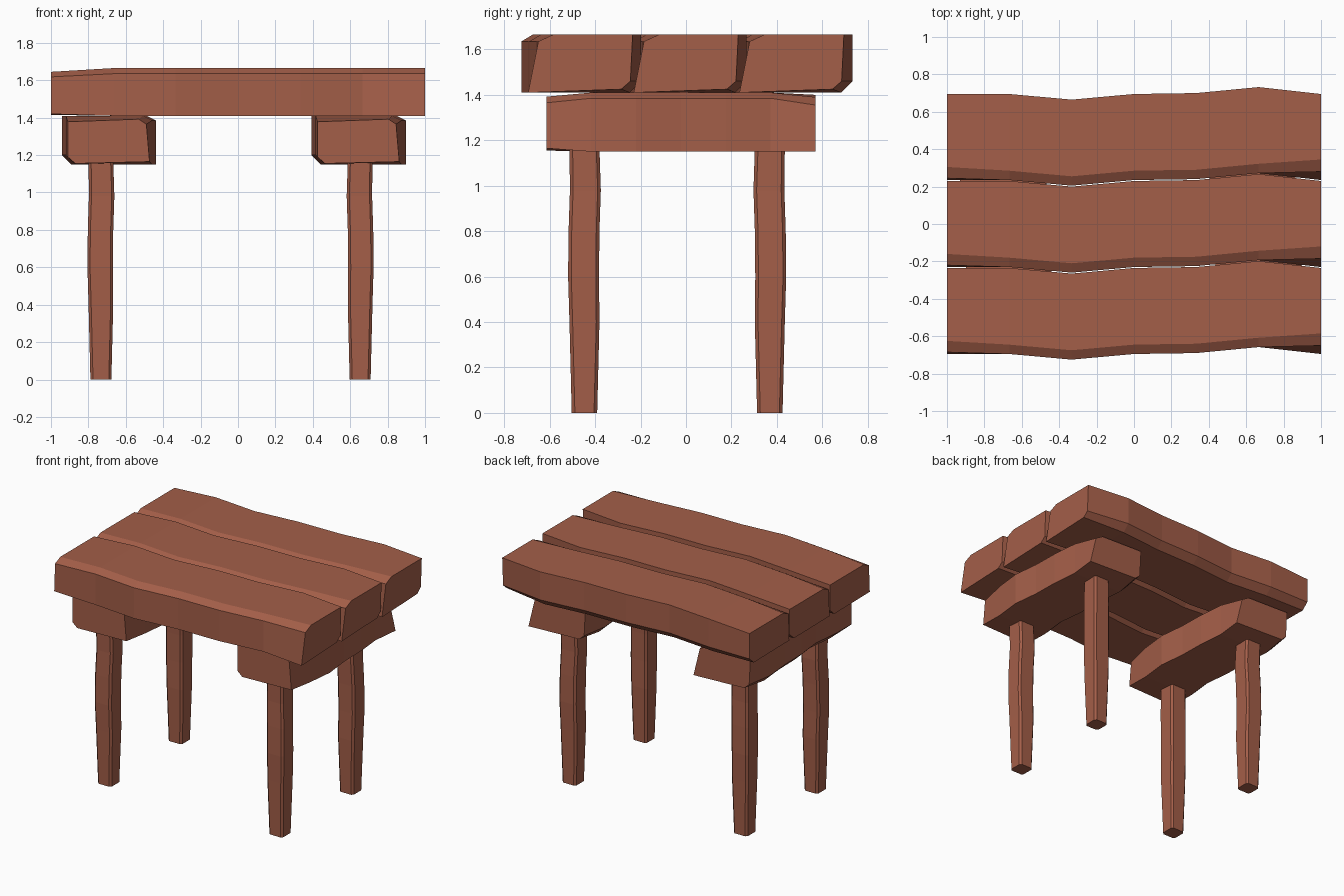
import bpy, bmesh

if "Cube" in bpy.data.objects:
    bpy.data.objects.remove(bpy.data.objects["Cube"])

wood = bpy.data.materials.new("reddish brown wood")
wood.diffuse_color = (0.37, 0.113, 0.066, 1)
wood.use_nodes = True
wood.node_tree.nodes["Principled BSDF"].inputs["Base Color"].default_value = wood.diffuse_color


def loft(name, rings):
    """Skin a list of equal-length point rings and cap both ends."""
    bm = bmesh.new()
    rows = [[bm.verts.new(p) for p in ring] for ring in rings]
    n = len(rows[0])
    for a, b in zip(rows, rows[1:]):
        for i in range(n):
            j = (i + 1) % n
            bm.faces.new((a[i], a[j], b[j], b[i]))
    bm.faces.new(rows[0])
    bm.faces.new(rows[-1])
    bmesh.ops.recalc_face_normals(bm, faces=bm.faces)
    me = bpy.data.meshes.new(name)
    bm.to_mesh(me)
    bm.free()
    me.materials.append(wood)
    ob = bpy.data.objects.new(name, me)
    bpy.context.collection.objects.link(ob)


# Top planks: chamfered section wandering sideways along x, with rough-cut ends
mid = [(-.23, 1.41), (-.23, 1.635), (-.18, 1.665), (.23, 1.665), (.23, 1.46), (.18, 1.41)]
left = [(-.23, 1.42), (-.22, 1.618), (-.16, 1.645), (.23, 1.645), (.23, 1.46), (.18, 1.415)]
right = [(-.23, 1.41), (-.185, 1.635), (-.12, 1.665), (.23, 1.665), (.22, 1.46), (.18, 1.425)]
sections = [left] + [mid] * 5 + [right]
wander = [0, 0, -.03, 0, .005, .037, 0]
for name, cy in (("front_plank", -.465), ("middle_plank", 0), ("back_plank", .465)):
    loft(name, [[(-1 + k / 3, cy + w + y, z) for y, z in s]
                for k, (s, w) in enumerate(zip(sections, wander))])

# Cross beams under the planks, running front to back
mid = [(-.23, 1.41), (.18, 1.41), (.23, 1.385), (.23, 1.15), (-.18, 1.15), (-.23, 1.20)]
front = [(-.22, 1.378), (.16, 1.392), (.20, 1.365), (.217, 1.165), (-.18, 1.155), (-.22, 1.19)]
back = [(-.23, 1.40), (.12, 1.39), (.18, 1.355), (.23, 1.15), (-.18, 1.165), (-.22, 1.20)]
sections = [front] + [mid] * 5 + [back]
wander = [0, 0, .022, 0, -.004, -.022, 0]
for name, cx in (("left_beam", -.69), ("right_beam", .645)):
    loft(name, [[(cx + w + x, -.615 + k * 1.185 / 6, z) for x, z in s]
                for k, (s, w) in enumerate(zip(sections, wander))])


# Legs: square posts with narrow chamfers, slightly tapered and wobbly
def leg_ring(cx, cy, z, h, c=.014):
    d = h - c
    pts = [(-h, -d), (-d, -h), (d, -h), (h, -d), (h, d), (d, h), (-d, h), (-h, d)]
    return [(cx + x, cy + y, z) for x, y in pts]


levels = [(0, .056, 0), (.2, .061, 0), (.4, .066, 0), (.6, .068, .004),
          (.8, .068, .002), (.98, .068, -.004), (1.165, .066, 0)]
for side, cx in (("left", -.733), ("right", .653)):
    for end, cy in (("front", -.447), ("back", .369)):
        sx = 1 if side == "right" else -1
        sy = 1 if end == "back" else -1
        loft(f"{end}_{side}_leg",
             [leg_ring(cx + sx * w, cy + sy * w, z, h) for z, h, w in levels])
